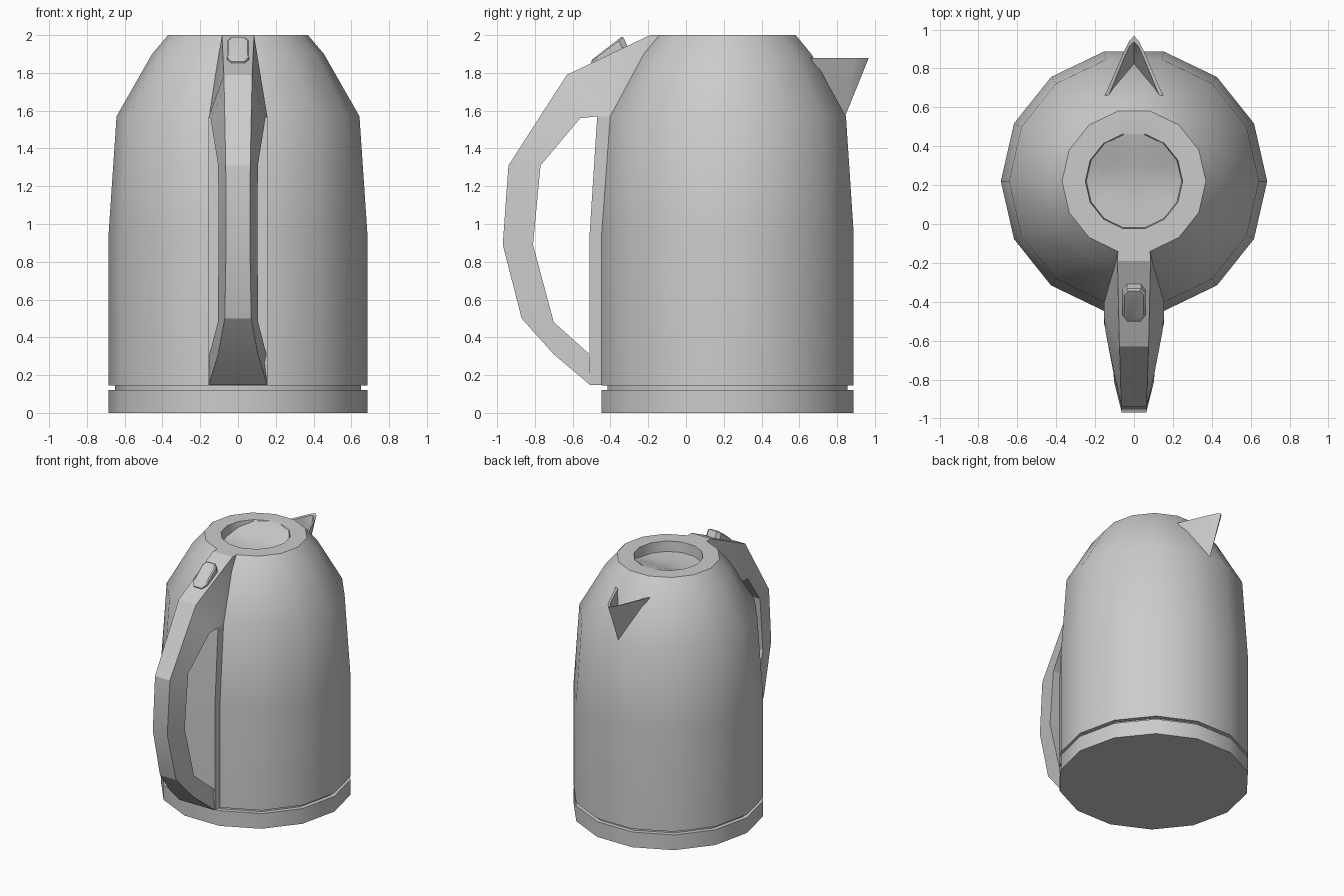
import bpy, bmesh, math

if "Cube" in bpy.data.objects:
    bpy.data.objects.remove(bpy.data.objects["Cube"])

CY, SIDES = 0.22, 14


def make(name, verts, faces, angle=30):
    me = bpy.data.meshes.new(name)
    me.from_pydata(verts, [], faces)
    bm = bmesh.new()
    bm.from_mesh(me)
    bmesh.ops.remove_doubles(bm, verts=bm.verts, dist=1e-5)
    bmesh.ops.recalc_face_normals(bm, faces=bm.faces)
    bm.to_mesh(me)
    bm.free()
    ob = bpy.data.objects.new(name, me)
    bpy.context.collection.objects.link(ob)
    bpy.ops.object.select_all(action='DESELECT')
    ob.select_set(True)
    bpy.context.view_layer.objects.active = ob
    if angle:
        bpy.ops.object.shade_smooth_by_angle(angle=math.radians(angle))
    return ob


def loft(name, rings, angle=30):
    """Join equal-length closed rings and cap both ends."""
    n = len(rings[0])
    verts = [p for r in rings for p in r]
    faces = [(k * n + i, k * n + (i + 1) % n, (k + 1) * n + (i + 1) % n, (k + 1) * n + i)
             for k in range(len(rings) - 1) for i in range(n)]
    faces += [tuple(range(n)), tuple((len(rings) - 1) * n + i for i in range(n))]
    return make(name, verts, faces, angle)


def circle(r, z, dish=False):
    ring = []
    for i in range(SIDES):
        a = 2 * math.pi * i / SIDES
        y = CY + r * math.sin(a)
        t = min(1, max(0, (0.48 - y) / 0.3))
        drop = 0.08 * t * t * (3 - 2 * t) if dish else 0
        ring.append((r * math.cos(a), y, z - drop))
    return ring


# base plate the kettle rests on, with the narrow gap above it
loft("base", [circle(0.685, 0), circle(0.685, 0.12), circle(0.652, 0.12), circle(0.652, 0.15)])

# body, with the lid and its finger recess: a ramp down to a curved wall
body = [circle(r, z) for r, z in ((0.685, 0.145), (0.685, 0.95), (0.643, 1.57),
                                  (0.455, 1.9), (0.37, 2.0), (0.25, 2.0))]
body += [circle(r, 2.0, True) for r in (0.245, 0.16, 0.08)]
loft("body_and_lid", body)


def trapezoids(stations):
    """Sections from outer (y, z, half width) and inner (y, z, half width)."""
    return [[(-a[2], a[0], a[1]), (a[2], a[0], a[1]), (b[2], b[0], b[1]), (-b[2], b[0], b[1])]
            for a, b in stations]


# handle: narrow outside, wider inside
loft("handle", trapezoids([
    ((-0.14, 2.0, 0.083), (-0.30, 1.57, 0.15)),
    ((-0.19, 2.0, 0.085), (-0.38, 1.57, 0.155)),
    ((-0.63, 1.79, 0.075), (-0.47, 1.57, 0.155)),
    ((-0.68, 1.713, 0.073), (-0.56, 1.56, 0.145)),
    ((-0.94, 1.31, 0.065), (-0.77, 1.31, 0.105)),
    ((-0.97, 0.89, 0.063), (-0.81, 0.89, 0.103)),
    ((-0.87, 0.50, 0.07), (-0.70, 0.48, 0.107)),
    ((-0.70, 0.31, 0.105), (-0.51, 0.31, 0.15)),
    ((-0.51, 0.15, 0.155), (-0.43, 0.25, 0.155)),
]), 20)

# strip that joins the handle to the body
loft("handle_backplate", trapezoids([
    ((-0.51, 0.147, 0.155), (-0.40, 0.147, 0.155)),
    ((-0.51, 0.95, 0.155), (-0.40, 0.95, 0.155)),
    ((-0.47, 1.57, 0.155), (-0.36, 1.57, 0.155)),
]), 20)

# lid release button, lying on the sloping top of the handle
slope = math.atan2(0.21, 0.44)
outline = [(-0.11, 0.035), (-0.07, 0.058), (0.07, 0.058), (0.10, 0.035)]
outline += [(u, -x) for u, x in reversed(outline)]


def on_slope(u, x, h):
    return (x, -0.40 + u * math.cos(slope) - h * math.sin(slope),
            1.90 + u * math.sin(slope) + h * math.cos(slope))


loft("lid_button", [[on_slope(u, x, -0.02) for u, x in outline],
                    [on_slope(u, x, 0.03 + 0.2 * u) for u, x in outline],
                    [on_slope(u * 0.9, x * 0.85, 0.037 + 0.2 * u) for u, x in outline]], 20)

# open spout: a V-shaped lip running down to a point on the body
half = [(0.15, 0.66), (0.115, 0.74), (0.05, 0.89), (0.025, 0.94)]
lip = half + [(0, 0.968)] + [(-x, y) for x, y in reversed(half)]
outer = [(x, y, 1.88) for x, y in lip]
inner = [(x * 0.87, y - 0.03 * (1 - abs(x) / 0.15), 1.875) for x, y in lip]
n = len(lip)
verts = outer + inner + [(0, 0.84, 1.565), (0, 0.82, 1.60)]
faces = []
for i in range(n - 1):
    faces += [(i, i + 1, 2 * n), (i, i + 1, n + i + 1, n + i), (n + i, n + i + 1, 2 * n + 1)]
make("spout", verts, faces)
